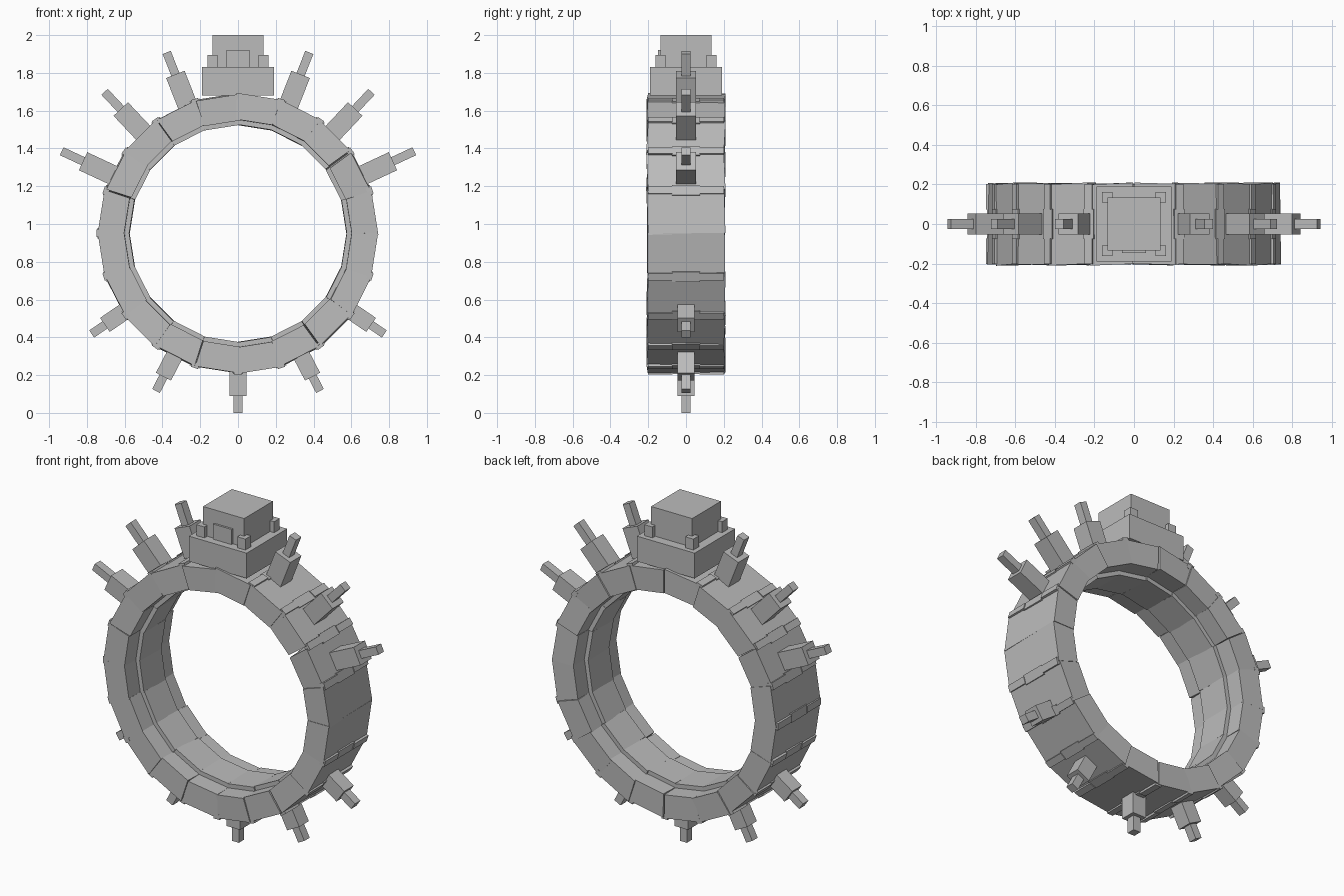
import bpy, bmesh, math, random
from mathutils import Matrix, Vector

random.seed(4)
cube = bpy.data.objects.get("Cube")
if cube:
    bpy.data.objects.remove(cube, do_unlink=True)

CENTRE = Matrix.Translation((0, 0, 0.95))
SEGMENTS = 20
STEP = math.tau / SEGMENTS

stone = bpy.data.materials.new("plain_grey")
stone.use_nodes = True
grey = (0.5, 0.5, 0.5, 1)
stone.diffuse_color = grey
stone.node_tree.nodes["Principled BSDF"].inputs["Base Color"].default_value = grey


def finish(bm, name):
    bmesh.ops.recalc_face_normals(bm, faces=bm.faces)
    mesh = bpy.data.meshes.new(name)
    bm.to_mesh(mesh)
    bm.free()
    mesh.materials.append(stone)
    obj = bpy.data.objects.new(name, mesh)
    bpy.context.collection.objects.link(obj)
    return obj


def add_box(bm, size, centre, matrix=Matrix()):
    place = matrix @ Matrix.Translation(centre) @ Matrix.Diagonal((*size, 1))
    bmesh.ops.create_cube(bm, size=1, matrix=place)


def around(angle):
    """Local +z becomes the outward direction, clockwise from the top."""
    return CENTRE @ Matrix.Rotation(angle, 4, "Y")


# Stepped section of one ring block: (half of the width, radius)
half = [(0.205, 0.74), (0.205, 0.6), (0.1, 0.6), (0.1, 0.575)]
profile = half + [(-y, r) for y, r in reversed(half)]

# Ring blocks, each slightly out of true
bm = bmesh.new()
for i in range(SEGMENTS):
    wedge = STEP / 2 * 1.02
    twist = (Matrix.Translation((0, 0, 0.67))
             @ Matrix.Rotation(math.radians(random.uniform(-3, 3)), 4, "Z")
             @ Matrix.Rotation(math.radians(random.uniform(-1.2, 1.2)), 4, "X")
             @ Matrix.Translation((0, 0, -0.67)))
    matrix = around((i + 0.5) * STEP) @ twist
    ends = []
    for a in (-wedge, wedge):
        ends.append([bm.verts.new(matrix @ Vector((r * math.sin(a), y, r * math.cos(a))))
                     for y, r in profile])
    first, last = ends
    bm.faces.new(first)
    bm.faces.new(last)
    for j in range(len(profile)):
        k = (j + 1) % len(profile)
        bm.faces.new((first[j], first[k], last[k], last[j]))
finish(bm, "ring_blocks")

# Raised bars at the outer seams, split in the middle
bm = bmesh.new()
for i in range(1, SEGMENTS):
    if i == 5:
        continue
    for side in (-1, 1):
        add_box(bm, (0.04, 0.13, 0.03), (0, side * 0.137, 0.733), around(i * STEP))
    add_box(bm, (0.055, 0.15, 0.02), (0, 0, 0.733), around(i * STEP))
finish(bm, "seam_bars")


# Spikes: a thick base with a thin pin
def spike(name, degrees, base_end, tip, width):
    bm = bmesh.new()
    matrix = around(math.radians(degrees))
    start = 0.69
    add_box(bm, (width, width, base_end - start), (0, 0, (base_end + start) / 2), matrix)
    add_box(bm, (0.046, 0.05, tip - base_end + 0.02), (0, 0, (tip + base_end - 0.02) / 2), matrix)
    finish(bm, name)


for label, sign in (("left", 1), ("right", -1)):
    for n, angle in enumerate((21.5, 43.3, 65)):
        spike(f"{label}_upper_spike_{n + 1}", sign * angle, 0.905, 1.03, 0.105)
    for n, angle in enumerate((124.5, 152.5)):
        spike(f"{label}_lower_spike_{n + 1}", sign * angle, 0.855, 0.94, 0.09)
spike("bottom_spike", 180, 0.86, 0.95, 0.09)

# Setting on top of the ring
bm = bmesh.new()
add_box(bm, (0.38, 0.38, 0.15), (0, 0, 1.755))
finish(bm, "setting_base")

bm = bmesh.new()
add_box(bm, (0.27, 0.27, 0.19), (0, 0, 1.905))
finish(bm, "setting_block")

bm = bmesh.new()
for x in (-1, 1):
    for y in (-1, 1):
        add_box(bm, (0.053, 0.053, 0.085), (x * 0.135, y * 0.135, 1.8525))
finish(bm, "corner_claws")

bm = bmesh.new()
add_box(bm, (0.12, 0.02, 0.1), (0, -0.137, 1.87))
finish(bm, "front_plate")
